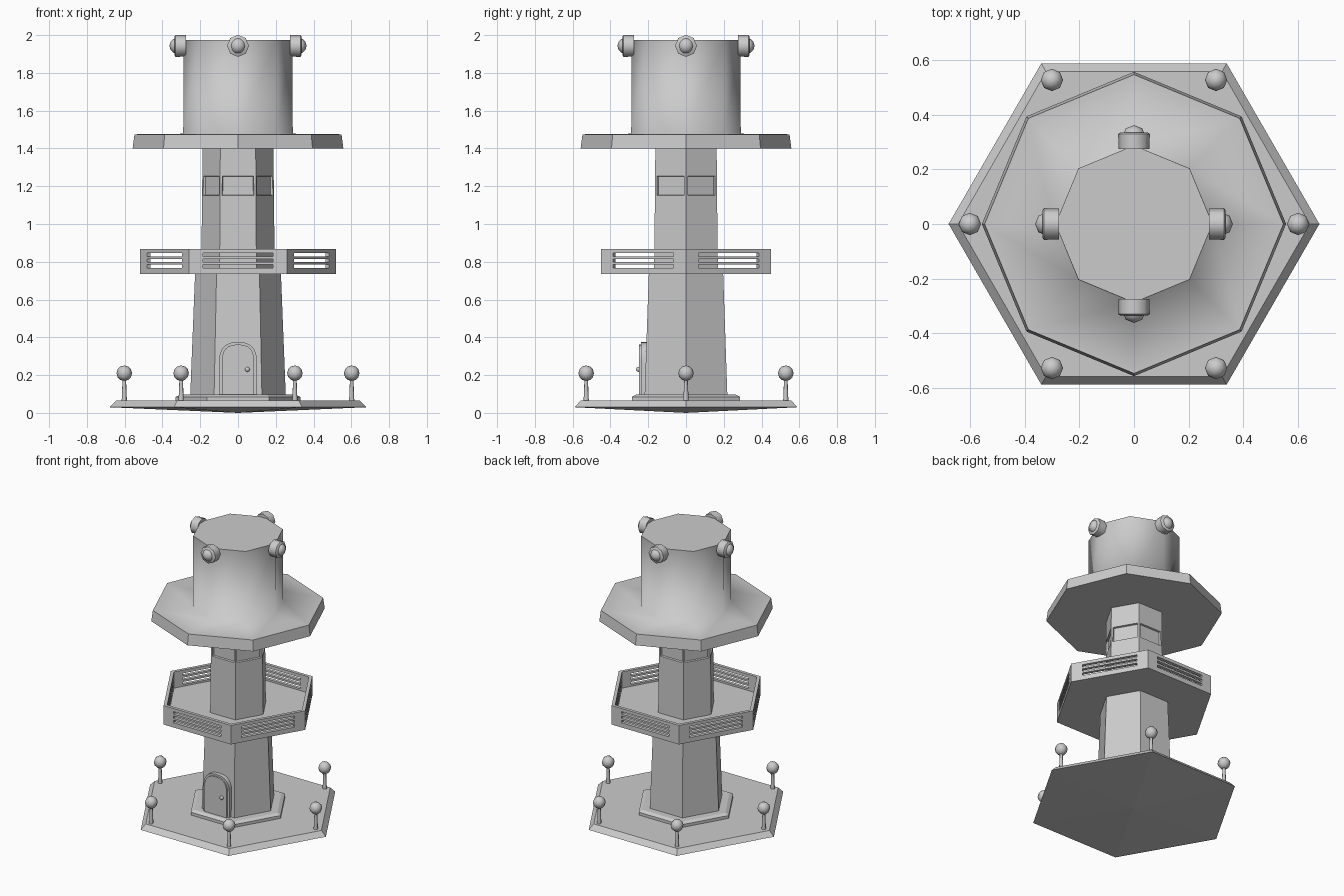
import bpy, bmesh, math
from mathutils import Matrix, Vector

if "Cube" in bpy.data.objects:
    bpy.data.objects.remove(bpy.data.objects["Cube"])

grey = bpy.data.materials.new("plain_grey")
grey.diffuse_color = (0.6, 0.6, 0.6, 1)
grey.use_nodes = True
grey.node_tree.nodes["Principled BSDF"].inputs["Base Color"].default_value = grey.diffuse_color


def finish(name, bm):
    bmesh.ops.recalc_face_normals(bm, faces=bm.faces)
    mesh = bpy.data.meshes.new(name)
    bm.to_mesh(mesh)
    bm.free()
    mesh.materials.append(grey)
    ob = bpy.data.objects.new(name, mesh)
    bpy.context.collection.objects.link(ob)
    return ob


def smooth(ob, angle):
    for o in bpy.context.selected_objects:
        o.select_set(False)
    ob.select_set(True)
    bpy.context.view_layer.objects.active = ob
    bpy.ops.object.shade_smooth_by_angle(angle=math.radians(angle))


def add_lathe(bm, n, rings, matrix=Matrix()):
    """Stacked n-sided rings of (radius, height), capped; radius 0 is a point.
    Returns the side faces, one list per band."""
    loops = []
    for r, z in rings:
        count = n if r else 1
        loops.append([bm.verts.new(matrix @ Vector((r * math.cos(math.tau * i / n),
                      r * math.sin(math.tau * i / n), z))) for i in range(count)])
    bands = []
    for a, b in zip(loops, loops[1:]):
        band = []
        for i in range(n):
            j = (i + 1) % n
            quad = [a[i % len(a)], a[j % len(a)], b[j % len(b)], b[i % len(b)]]
            band.append(bm.faces.new(list(dict.fromkeys(quad))))
        bands.append(band)
    for loop in (loops[0], loops[-1]):
        if len(loop) > 2:
            bm.faces.new(loop)
    return bands


def add_prism(bm, outline, depth):
    """Extrude a closed outline of 3D points by a depth vector."""
    a = [bm.verts.new(p) for p in outline]
    b = [bm.verts.new(Vector(p) + Vector(depth)) for p in outline]
    bm.faces.new(a)
    bm.faces.new(b)
    for i in range(len(a)):
        j = (i + 1) % len(a)
        bm.faces.new((a[i], a[j], b[j], b[i]))


def add_ball(bm, radius, centre):
    bmesh.ops.create_uvsphere(bm, u_segments=8, v_segments=6, radius=radius,
                              matrix=Matrix.Translation(centre))


# Hexagonal ground slab with shallow pointed underside
bm = bmesh.new()
add_lathe(bm, 6, [(0, 0), (0.68, 0.03), (0.645, 0.065)])
finish("ground_slab", bm)

# Step around the foot of the tower
bm = bmesh.new()
add_lathe(bm, 6, [(0.33, 0.06), (0.33, 0.085), (0.305, 0.097)])
finish("foot_step", bm)

# Lower and upper shaft; every side of the upper shaft has a recessed window
bm = bmesh.new()
add_lathe(bm, 6, [(0.253, 0.09), (0.227, 0.745)])
finish("lower_shaft", bm)
bm = bmesh.new()
bands = add_lathe(bm, 6, [(0.195, 0.745), (0.19, 1.14), (0.189, 1.265), (0.187, 1.41)])
bmesh.ops.recalc_face_normals(bm, faces=bm.faces)
bmesh.ops.inset_individual(bm, faces=bands[1], thickness=0.016)
bmesh.ops.inset_individual(bm, faces=bands[1], thickness=0.004, depth=-0.012)
finish("upper_shaft", bm)

# Arched door with raised panel and knob
def arch(half, base, spring, top):
    pts = [(-half, base), (half, base)]
    for i in range(13):
        t = math.pi * i / 12
        c = math.cos(t)
        pts.append((half * math.copysign(abs(c) ** 0.8, c),
                    spring + (top - spring) * abs(math.sin(t)) ** 0.8))
    return pts


for name, half, top, y in (("door_frame", 0.1, 0.375, -0.238),
                           ("door_panel", 0.086, 0.362, -0.248)):
    bm = bmesh.new()
    add_prism(bm, [(x, y, z) for x, z in arch(half, 0.097, 0.27, top)], (0, -0.195 - y, 0))
    smooth(finish(name, bm), 40)
bm = bmesh.new()
add_ball(bm, 0.013, (0.05, -0.252, 0.23))
smooth(finish("door_knob", bm), 60)

# Balcony floor
bm = bmesh.new()
add_lathe(bm, 6, [(0.515, 0.735), (0.515, 0.755)])
finish("balcony_floor", bm)

# Balcony railing: folded corner panels with slim bars between them
bm = bmesh.new()
R_OUT, R_IN, LOW, HIGH, SLOT = 0.52, 0.495, 0.735, 0.868, 0.185
A_OUT, A_IN = R_OUT * math.cos(math.pi / 6), R_IN * math.cos(math.pi / 6)
for k in range(6):
    mid = math.radians(60 * k + 30)

    def on_side(ap, u, z, ang=mid):
        return (ap * math.cos(ang) - u * math.sin(ang),
                ap * math.sin(ang) + u * math.cos(ang), z)

    nxt = mid + math.radians(60)
    corner = mid + math.radians(30)
    tip = [(r * math.cos(corner), r * math.sin(corner), LOW) for r in (R_OUT, R_IN)]
    add_prism(bm, [on_side(A_OUT, SLOT, LOW), tip[0], on_side(A_OUT, -SLOT, LOW, nxt),
                   on_side(A_IN, -SLOT, LOW, nxt), tip[1], on_side(A_IN, SLOT, LOW)],
              (0, 0, HIGH - LOW))
    for z0, z1 in ((LOW, 0.768), (0.786, 0.799), (0.816, 0.829), (0.846, HIGH)):
        add_prism(bm, [on_side(A_OUT, -SLOT, z0), on_side(A_OUT, SLOT, z0),
                       on_side(A_IN, SLOT, z0), on_side(A_IN, -SLOT, z0)], (0, 0, z1 - z0))
finish("balcony_railing", bm)

# Octagonal brim and drum, smooth where the drum meets the brim
bm = bmesh.new()
bands = add_lathe(bm, 8, [(0.558, 1.4), (0.548, 1.475), (0.29, 1.478), (0.288, 1.975)])
for f in bands[1] + bands[2]:
    f.smooth = True
finish("brim_and_drum", bm)

# Four round lamps near the top of the drum
for i, side in enumerate(("right", "back", "left", "front")):
    turn = Matrix.Rotation(math.pi / 2 * i, 4, 'Z')
    place = turn @ Matrix.Translation((0, 0, 1.943)) @ Matrix.Rotation(math.pi / 2, 4, 'Y')
    bm = bmesh.new()
    add_lathe(bm, 8, [(0.057, 0.275), (0.058, 0.33), (0.05, 0.336)], place)
    smooth(finish(side + "_lamp_housing", bm), 50)
    bm = bmesh.new()
    add_ball(bm, 0.043, turn @ Vector((0.32, 0, 1.943)))
    smooth(finish(side + "_lamp_bulb", bm), 60)

# Six ground lights: thin posts with globes
for k in range(6):
    a = math.radians(60 * k)
    x, y = 0.602 * math.cos(a), 0.61 * math.sin(a)
    bm = bmesh.new()
    add_lathe(bm, 8, [(0.014, 0.06), (0.009, 0.185)], Matrix.Translation((x, y, 0)))
    smooth(finish("light_post", bm), 50)
    bm = bmesh.new()
    add_ball(bm, 0.041, (x, y, 0.21))
    smooth(finish("light_globe", bm), 60)
